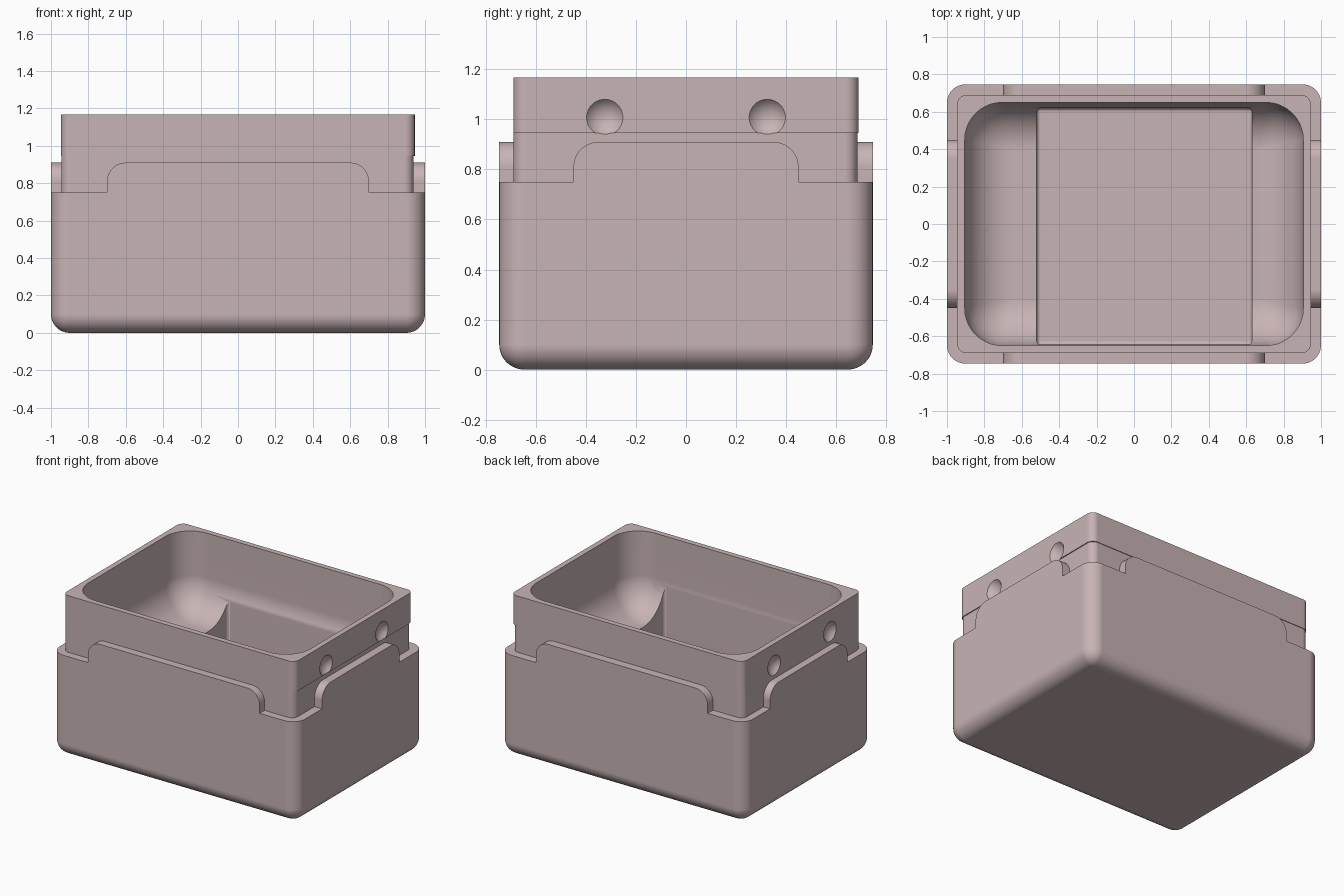
import bpy, bmesh, math

if "Cube" in bpy.data.objects:
    bpy.data.objects.remove(bpy.data.objects["Cube"])

mat = bpy.data.materials.new("dusty_pink")
mat.diffuse_color = (0.58, 0.455, 0.465, 1)
mat.use_nodes = True
mat.node_tree.nodes["Principled BSDF"].inputs["Base Color"].default_value = mat.diffuse_color


def finish(bm, name):
    bmesh.ops.recalc_face_normals(bm, faces=bm.faces)
    me = bpy.data.meshes.new(name)
    bm.to_mesh(me)
    bm.free()
    me.materials.append(mat)
    ob = bpy.data.objects.new(name, me)
    bpy.context.collection.objects.link(ob)
    return ob


def rounded_rect(x0, x1, y0, y1, r, n=10):
    """Outline of a rectangle with rounded corners."""
    r = max(r, 0.002)
    pts = []
    corners = ((x1 - r, y1 - r), (x0 + r, y1 - r), (x0 + r, y0 + r), (x1 - r, y0 + r))
    for i, (cx, cy) in enumerate(corners):
        for k in range(n + 1):
            a = math.pi / 2 * (i + k / n)
            pts.append((cx + r * math.cos(a), cy + r * math.sin(a)))
    return pts


def loft(name, rings):
    """Solid through rings given as (x0, x1, y0, y1, radius, z)."""
    bm = bmesh.new()
    loops = [[bm.verts.new((x, y, r[5])) for x, y in rounded_rect(*r[:5])] for r in rings]
    for a, b in zip(loops, loops[1:]):
        for i in range(len(a)):
            j = (i + 1) % len(a)
            bm.faces.new((a[i], a[j], b[j], b[i]))
    bm.faces.new(loops[0][::-1])
    bm.faces.new(loops[-1])
    return finish(bm, name)


def tub(name, x0, x1, y0, y1, corner, z0, z1, fillet, n=12):
    """Rounded box whose bottom edge is filleted."""
    rings = []
    for k in range(n + 1):
        a = math.pi / 2 * k / n
        d = fillet * (1 - math.sin(a))
        rings.append((x0 + d, x1 - d, y0 + d, y1 - d, corner * (1 - d / fillet),
                      z0 + fillet * (1 - math.cos(a))))
    rings.append((x0, x1, y0, y1, corner, z1))
    return loft(name, rings)


def notch(name, u, near, far, along_x, sx, sy):
    """Corner notch cutter; leaves a tab with a rounded shoulder at u."""
    prof = [(u, 0.75)]
    for k in range(11):
        a = math.pi / 2 * k / 10
        prof.append((u - 0.1 + 0.1 * math.cos(a), 0.81 + 0.1 * math.sin(a)))
    prof += [(u - 0.1, 1.0), (1.1, 1.0), (1.1, 0.75)]
    bm = bmesh.new()
    ends = []
    for w in (near, far):
        ends.append([bm.verts.new((sx * p, sy * w, z) if along_x else (sx * w, sy * p, z))
                     for p, z in prof])
    a, b = ends
    for i in range(len(a)):
        j = (i + 1) % len(a)
        bm.faces.new((a[i], a[j], b[j], b[i]))
    bm.faces.new(a[::-1])
    bm.faces.new(b)
    return finish(bm, name)


def combine(target, tool, operation):
    mod = target.modifiers.new("cut", 'BOOLEAN')
    mod.operation = operation
    mod.solver = 'EXACT'
    mod.object = tool
    bpy.context.view_layer.objects.active = target
    bpy.ops.object.modifier_apply(modifier=mod.name)
    bpy.data.objects.remove(tool)


# Outer case with rounded bottom and corners
box = tub("storage_box", -1, 1, -0.747, 0.747, 0.1, 0, 0.91, 0.1)

# Lowered corners, leaving a raised tab on each side
for sx in (-1, 1):
    for sy in (-1, 1):
        combine(box, notch("notch_long", 0.7, 0.6, 0.85, True, sx, sy), 'DIFFERENCE')
        combine(box, notch("notch_short", 0.45, 0.88, 1.1, False, sx, sy), 'DIFFERENCE')

# Liner with a slightly wider upper rim
liner = loft("liner", [
    (-0.945, 0.938, -0.69, 0.685, 0.05, 0.4),
    (-0.945, 0.938, -0.69, 0.685, 0.05, 0.945),
    (-0.9455, 0.945, -0.6905, 0.69, 0.05, 0.945),
    (-0.9455, 0.945, -0.6905, 0.69, 0.05, 1.167)])
combine(box, liner, 'UNION')

# Bowl-shaped cavity and the deep pocket in its floor
combine(box, tub("cavity", -0.905, 0.905, -0.65, 0.65, 0.2, 0.59, 1.3, 0.25), 'DIFFERENCE')
combine(box, tub("pocket", -0.52, 0.63, -0.645, 0.62, 0.02, 0.1, 0.95, 0.02, 4), 'DIFFERENCE')

# Round dimples on both ends of the rim
for sx in (-1, 1):
    for y in (-0.325, 0.325):
        bm = bmesh.new()
        bmesh.ops.create_uvsphere(bm, u_segments=48, v_segments=32, radius=0.091)
        bmesh.ops.translate(bm, verts=bm.verts, vec=(sx * 1.0, y, 1.008))
        combine(box, finish(bm, "dimple"), 'DIFFERENCE')

# Smooth fillets, crisp edges
bpy.ops.object.select_all(action='DESELECT')
box.select_set(True)
bpy.context.view_layer.objects.active = box
bpy.ops.object.shade_smooth_by_angle(angle=math.radians(30))
wn = box.modifiers.new("weighted_normals", 'WEIGHTED_NORMAL')
wn.keep_sharp = True
